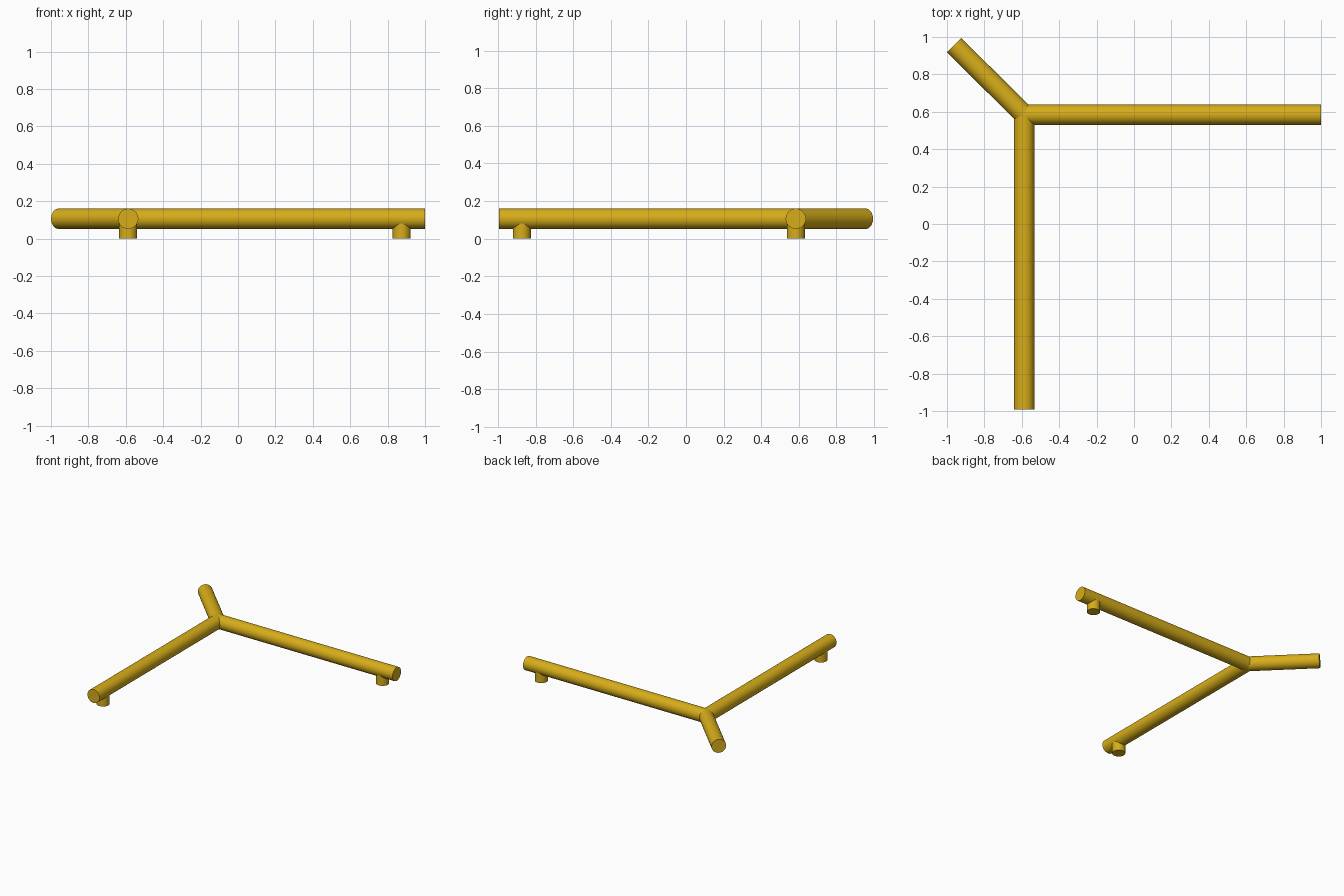
import bpy, math
from mathutils import Vector

if "Cube" in bpy.data.objects:
    bpy.data.objects.remove(bpy.data.objects["Cube"])

R, Z = 0.054, 0.106          # tube radius and axis height
FOOT_R = 0.048
J = Vector((-0.587, 0.584, Z))   # corner joint

gold = bpy.data.materials.new("gold")
gold.diffuse_color = (0.68, 0.42, 0.01, 1)
gold.use_nodes = True
gold.node_tree.nodes["Principled BSDF"].inputs["Base Color"].default_value = gold.diffuse_color


def rod(name, a, b, radius):
    """Capped round rod from point a to point b."""
    a, b = Vector(a), Vector(b)
    d = b - a
    bpy.ops.mesh.primitive_cylinder_add(vertices=64, radius=radius, depth=d.length,
                                        location=(a + b) / 2)
    ob = bpy.context.object
    ob.name = name
    ob.rotation_euler = d.to_track_quat('Z', 'Y').to_euler()
    ob.data.materials.append(gold)
    bpy.ops.object.shade_smooth_by_angle(angle=math.radians(35))
    return ob


# Three tubes meeting at the corner
rod("side_tube", J, (1.0, J.y, Z), R)
rod("front_tube", J, (J.x, -0.993, Z), R)
rod("diagonal_tube", J, J + Vector((-0.374, 0.372, 0)), R)

# Short feet near the free ends of the long tubes
for name, x, y in (("side_foot", 0.875, J.y), ("front_foot", J.x, -0.873)):
    rod(name, (x, y, 0), (x, y, Z), FOOT_R)
